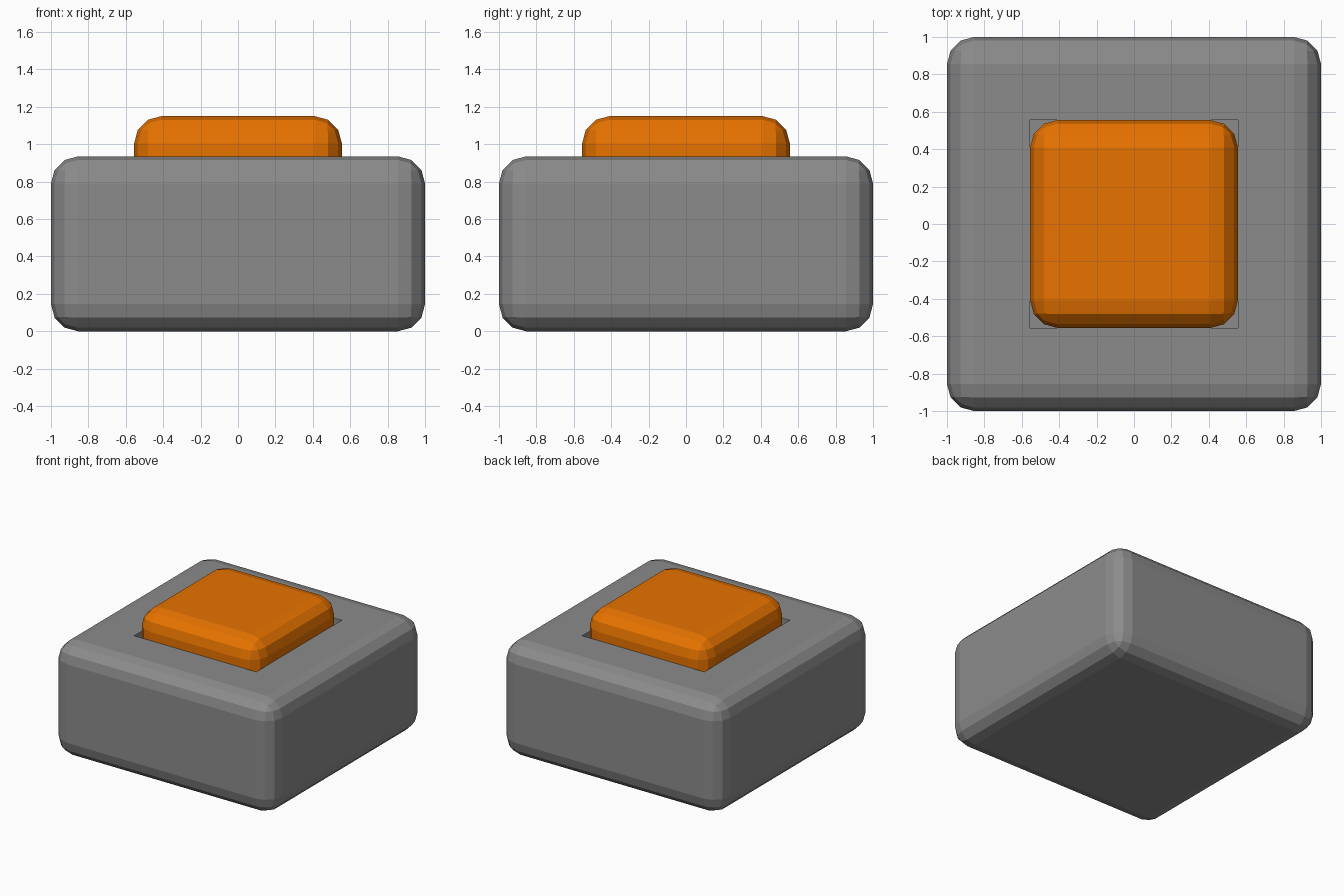
import bpy, bmesh
from mathutils import Matrix

if "Cube" in bpy.data.objects:
    bpy.data.objects.remove(bpy.data.objects["Cube"])


def rounded_box(width, z0, z1, bevel):
    """Square box with every edge bevelled in three flat facets."""
    bm = bmesh.new()
    size = Matrix.Diagonal((width, width, z1 - z0, 1))
    bmesh.ops.create_cube(bm, size=1, matrix=Matrix.Translation((0, 0, (z0 + z1) / 2)) @ size)
    bmesh.ops.bevel(bm, geom=bm.edges[:], offset=bevel, offset_type='OFFSET',
                    segments=3, profile=0.5, affect='EDGES')
    return bm


def finish(bm, name, colour_name, colour):
    bm.normal_update()
    mesh = bpy.data.meshes.new(name)
    bm.to_mesh(mesh)
    bm.free()
    mat = bpy.data.materials.new(colour_name)
    mat.diffuse_color = (*colour, 1)
    mat.use_nodes = True
    mat.node_tree.nodes["Principled BSDF"].inputs["Base Color"].default_value = mat.diffuse_color
    mesh.materials.append(mat)
    bpy.context.collection.objects.link(bpy.data.objects.new(name, mesh))


BEVEL = 0.145
BUTTON = 1.11      # width of button and its socket
FLOOR = 0.63       # bottom of the socket
TOP = 0.935        # top of the housing

# Dark grey housing with a sharp square socket sunk into its top
bm = rounded_box(2, 0, TOP, BEVEL)
bm.normal_update()
top = max(bm.faces, key=lambda f: (round(f.calc_center_median().z, 4), f.calc_area()))
bmesh.ops.inset_region(bm, faces=[top], thickness=1 - BEVEL - BUTTON / 2, use_even_offset=True)
socket = bmesh.ops.extrude_discrete_faces(bm, faces=[top])["faces"][0]
bmesh.ops.translate(bm, verts=socket.verts[:], vec=(0, 0, FLOOR - TOP))
finish(bm, "housing", "dark_grey", (0.26, 0.26, 0.26))

# Orange push button
finish(rounded_box(BUTTON, FLOOR, 1.15, BEVEL), "push_button", "orange", (0.8, 0.17, 0.0))
